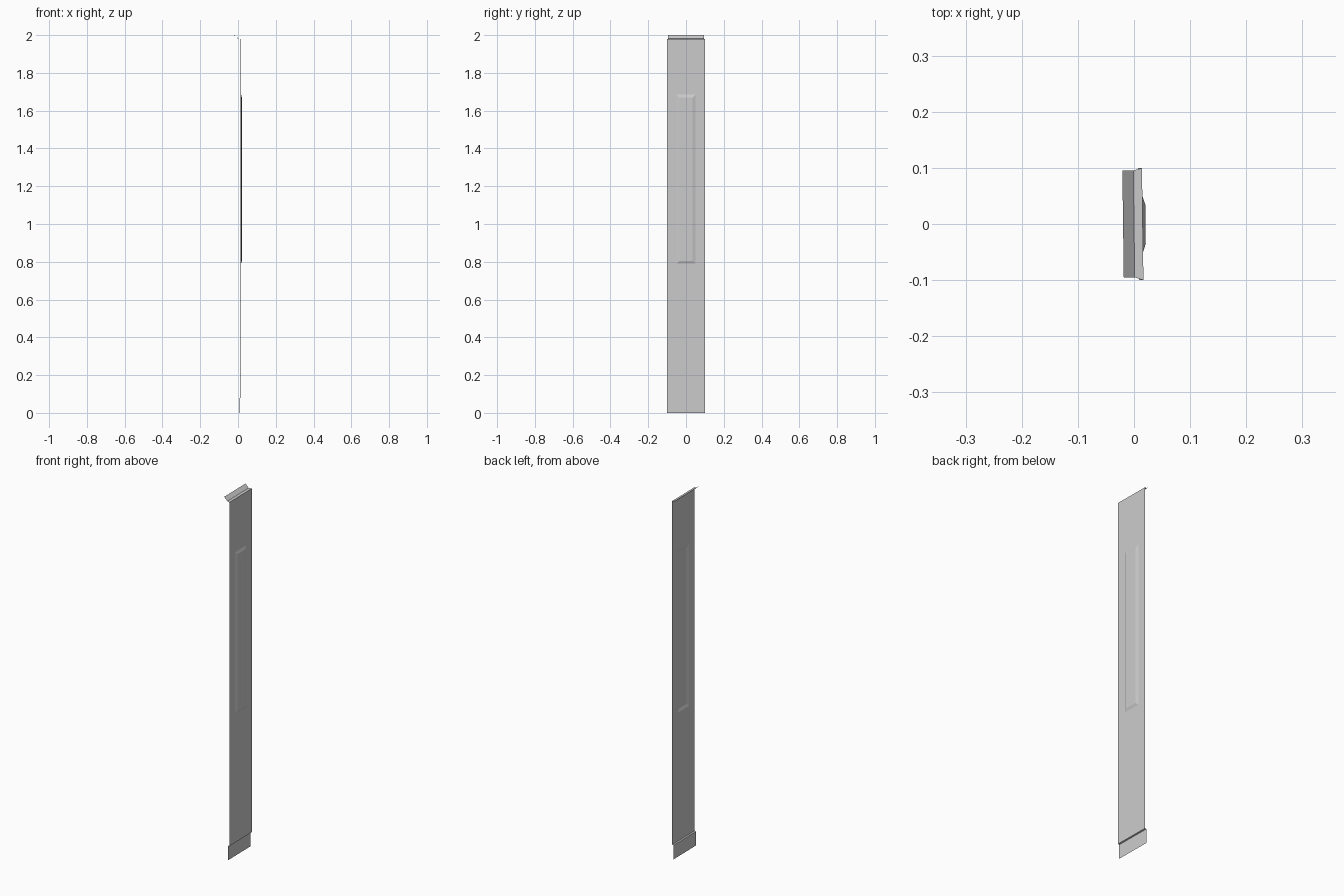
import bpy, bmesh

if "Cube" in bpy.data.objects:
    bpy.data.objects.remove(bpy.data.objects["Cube"])

SKEW = -0.013  # the panel is turned very slightly about z


def make_object(name, bm):
    bmesh.ops.remove_doubles(bm, verts=bm.verts, dist=0.00005)
    bm.normal_update()
    mesh = bpy.data.meshes.new(name)
    bm.to_mesh(mesh)
    bm.free()
    obj = bpy.data.objects.new(name, mesh)
    bpy.context.collection.objects.link(obj)
    return obj


def strip(name, profile):
    """Sheet across y from a profile of (x, z, half width)."""
    bm = bmesh.new()
    rows = [[bm.verts.new((x + SKEW * y, y, z)) for y in (-w, w)]
            for x, z, w in profile]
    for a, b in zip(rows, rows[1:]):
        bm.faces.new((a[0], a[1], b[1], b[0]))
    return make_object(name, bm)


def ring(bm, x, w, z0, z1):
    return [bm.verts.new((x + SKEW * y, y, z))
            for y, z in ((-w, z0), (w, z0), (w, z1), (-w, z1))]


# Main sheet with a raised field pressed into its upper half
bm = bmesh.new()
rings = [ring(bm, 0.0155, 0.1, 0.08, 1.98),
         ring(bm, 0.0155, 0.05, 0.79, 1.685),
         ring(bm, 0.0205, 0.035, 0.805, 1.67)]
for a, b in zip(rings, rings[1:]):
    for i in range(4):
        j = (i + 1) % 4
        bm.faces.new((a[i], a[j], b[j], b[i]))
bm.faces.new(rings[-1])
make_object("main_panel", bm)

# Stepped-back strip at the foot
strip("foot_strip", [(0.008, 0.0, 0.1), (0.008, 0.078, 0.1), (0.0155, 0.08, 0.1)])

# Folded ledge and slanted lip at the top
strip("top_lip", [(0.0155, 1.98, 0.1), (0.0, 1.981, 0.095), (-0.0195, 2.0, 0.095)])
